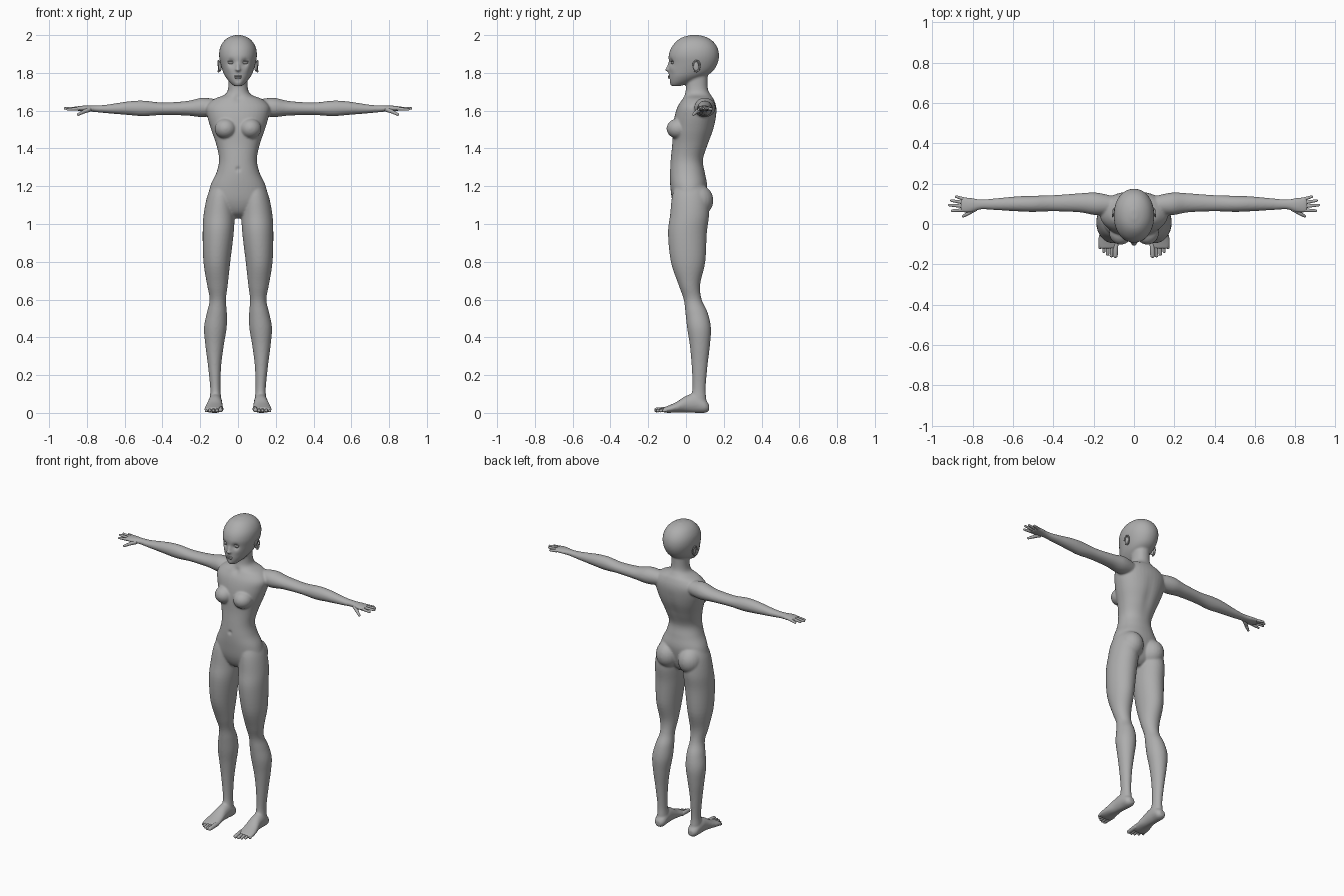
import bpy
import bmesh
import math
from mathutils import Matrix, Vector

if "Cube" in bpy.data.objects:
    bpy.data.objects.remove(bpy.data.objects["Cube"])

# One matte grey for the whole figure
GREY = (0.42, 0.42, 0.42, 1)
skin = bpy.data.materials.new("plain_grey")
skin.use_nodes = True
skin.diffuse_color = GREY
skin.node_tree.nodes["Principled BSDF"].inputs["Base Color"].default_value = GREY

SIDES = {"left": 1, "right": -1}
AXES = {
    "x": lambda t, u, v: (t, u, v),
    "y": lambda t, u, v: (u, t, v),
    "z": lambda t, u, v: (u, v, t),
}


def spline(rows, steps=5):
    """Catmull-Rom interpolation between cross-section rows."""
    out = []
    for i in range(len(rows) - 1):
        a, b, c, d = (rows[min(max(i + k, 0), len(rows) - 1)] for k in (-1, 0, 1, 2))
        for s in range(steps):
            t = s / steps
            out.append([q + t / 2 * (r - p + t * (2 * p - 5 * q + 4 * r - w + t * (3 * (q - r) + w - p)))
                        for p, q, r, w in zip(a, b, c, d)])
    return out + [rows[-1]]


def loft(bm, axis, rows, side=1, power=1.0, sides=40):
    """Rows are: station, centre, half width, low edge, high edge."""
    rings = []
    for t, mid, half, low, high in spline(rows):
        ring = []
        for k in range(sides):
            c, s = math.cos(math.tau * k / sides), math.sin(math.tau * k / sides)
            u = mid + half * math.copysign(abs(c) ** power, c)
            v = (low + high) / 2 + (high - low) / 2 * math.copysign(abs(s) ** power, s)
            x, y, z = AXES[axis](t, u, v)
            ring.append(bm.verts.new((x * side, y, z)))
        rings.append(ring)
    for a, b in zip(rings, rings[1:]):
        for k in range(sides):
            n = (k + 1) % sides
            bm.faces.new((a[k], a[n], b[n], b[k]))
    bm.faces.new(rings[0])
    bm.faces.new(rings[-1])


def blob(bm, centre, radii, side=1, tilt=0):
    """Ellipsoid, optionally tilted about x."""
    place = (Matrix.Translation((centre[0] * side, *centre[1:]))
             @ Matrix.Rotation(tilt, 4, "X") @ Matrix.Diagonal((*radii, 1)))
    bmesh.ops.create_uvsphere(bm, u_segments=24, v_segments=16, radius=1, matrix=place)


def capsule(bm, start, end, r0, r1, side=1):
    """Tapered round-ended digit."""
    a, b = (Vector((p[0] * side, p[1], p[2])) for p in (start, end))
    turn = (b - a).to_track_quat("Z", "Y")
    verts = bmesh.ops.create_uvsphere(bm, u_segments=14, v_segments=11, radius=1)["verts"]
    for v in verts:
        tip = v.co.z > 0
        p = v.co * (r1 if tip else r0)
        if tip:
            p.z += (b - a).length - r1
        v.co = a + turn @ p


def finish(name, bm):
    """Turn the bmesh into a smooth grey object."""
    bmesh.ops.recalc_face_normals(bm, faces=bm.faces[:])
    mesh = bpy.data.meshes.new(name)
    bm.to_mesh(mesh)
    bm.free()
    mesh.materials.append(skin)
    mesh.shade_smooth()
    obj = bpy.data.objects.new(name, mesh)
    bpy.context.collection.objects.link(obj)
    return obj


def push(mesh, centre, reach, offset):
    """Soft sculpting stroke."""
    centre, offset = Vector(centre), Vector(offset)
    for v in mesh.vertices:
        d = (v.co - centre).length / reach
        if d < 3:
            v.co += offset * math.exp(-d * d)


body = bmesh.new()

# Trunk and neck
loft(body, "z", [
    (1.03, 0, .03, 0, .05), (1.06, 0, .09, -.045, .08), (1.12, 0, .155, -.072, .1),
    (1.2, 0, .147, -.083, .112), (1.27, 0, .115, -.086, .1), (1.34, 0, .1, -.081, .09),
    (1.42, 0, .115, -.073, .118), (1.5, 0, .142, -.07, .147), (1.57, 0, .163, -.06, .16),
    (1.62, 0, .168, -.045, .16), (1.66, 0, .13, -.022, .147), (1.685, 0, .07, -.008, .13),
    (1.72, 0, .052, 0, .115), (1.8, 0, .05, 0, .115)], power=.92)

# Skull and jaw
loft(body, "z", [
    (1.73, 0, .02, -.078, -.03), (1.75, 0, .043, -.087, .03), (1.78, 0, .067, -.091, .1),
    (1.81, 0, .081, -.091, .143), (1.85, 0, .093, -.09, .167), (1.89, 0, .1, -.092, .175),
    (1.93, 0, .096, -.08, .168), (1.965, 0, .078, -.053, .145), (1.988, 0, .05, -.02, .11),
    (2, 0, .015, .025, .07)], power=.95)

# Nose bridge and tip
blob(body, (0, -.09, 1.831), (.01, .012, .028), tilt=-.25)
blob(body, (0, -.096, 1.817), (.014, .014, .01))

for side in SIDES.values():
    # Chest and seat
    blob(body, (.066, -.04, 1.505), (.058, .063, .054), side)
    blob(body, (.079, .06, 1.125), (.075, .085, .085), side)

    # Legs
    loft(body, "z", [
        (1.22, .08, .05, -.05, .085), (1.15, .092, .07, -.073, .115), (1.05, .1, .082, -.084, .122),
        (.95, .105, .082, -.095, .11), (.8, .112, .071, -.08, .102), (.68, .109, .055, -.04, .075),
        (.6, .107, .043, -.012, .083), (.53, .112, .053, -.003, .115), (.45, .12, .06, .006, .132),
        (.36, .124, .049, .02, .127), (.25, .124, .035, .03, .114), (.13, .12, .027, .034, .104),
        (.07, .119, .031, .02, .108), (.03, .119, .03, .02, .11)], side)

    # Feet
    loft(body, "y", [
        (.122, .118, .018, .012, .045), (.1, .118, .034, 0, .07), (.05, .12, .037, 0, .1),
        (0, .122, .039, .002, .09), (-.05, .126, .047, .002, .058), (-.095, .128, .051, 0, .038),
        (-.122, .128, .045, .004, .028)], side)

    # Arms and palms
    loft(body, "x", [
        (.11, .095, .045, 1.575, 1.66), (.19, .1, .056, 1.566, 1.668), (.27, .105, .047, 1.574, 1.651),
        (.4, .103, .04, 1.577, 1.643), (.5, .1, .04, 1.571, 1.653), (.58, .1, .037, 1.577, 1.649),
        (.7, .098, .028, 1.587, 1.631), (.76, .097, .025, 1.593, 1.628), (.81, .094, .036, 1.596, 1.627),
        (.845, .095, .039, 1.599, 1.624), (.86, .095, .034, 1.603, 1.62)], side)

# Fuse the masses into one smooth skin
rough = finish("rough_body", body)
fuse = rough.modifiers.new("fuse", "REMESH")
fuse.mode = "VOXEL"
fuse.voxel_size = .006
relax = rough.modifiers.new("relax", "SMOOTH")
relax.factor = .5
relax.iterations = 5
bpy.context.view_layer.update()
fused = bpy.data.meshes.new_from_object(rough.evaluated_get(bpy.context.evaluated_depsgraph_get()))
bpy.data.objects.remove(rough)
fused.name = "body"
fused.shade_smooth()
bpy.context.collection.objects.link(bpy.data.objects.new("body", fused))

# Sculpted eye sockets, cheeks, navel, spine and collar hollow
for side in SIDES.values():
    push(fused, (.037 * side, -.08, 1.855), .017, (0, .013, 0))
    push(fused, (.05 * side, -.068, 1.82), .02, (0, -.004, 0))
push(fused, (0, -.09, 1.762), .012, (0, .005, 0))
push(fused, (0, -.085, 1.29), .012, (0, .007, 0))
push(fused, (0, -.02, 1.665), .02, (0, .008, 0))
for k in range(6):
    push(fused, (0, .13, 1.36 + .04 * k), .03, (0, -.004, 0))

# Lips
lips = bmesh.new()
for z, wide in ((1.782, .022), (1.774, .019)):
    blob(lips, (0, -.086, z), (wide, .01, .005))
finish("lips", lips)

FINGERS = [((.845, .124, 1.61), (.888, .138, 1.608)), ((.85, .107, 1.612), (.912, .117, 1.613)),
           ((.85, .088, 1.612), (.922, .094, 1.612)), ((.845, .069, 1.61), (.908, .066, 1.606))]

for name, side in SIDES.items():
    # Eyes with upper lids
    eye = bmesh.new()
    blob(eye, (.037, -.069, 1.854), (.016, .011, .008), side)
    blob(eye, (.037, -.07, 1.861), (.018, .012, .003), side)
    finish(name + "_eye", eye)

    # Ear: shell with a raised rim
    ear = bmesh.new()
    blob(ear, (.095, .052, 1.835), (.009, .016, .028), side, .2)
    for k in range(12):
        a, b = (math.radians(-110 + 24 * (k + j)) for j in (0, 1))
        ends = [(.101 + .004 * math.sin(t / 2) ** 2, .055 - .018 * math.cos(t + 3.1), 1.836 + .029 * math.sin(t))
                for t in (a, b)]
        capsule(ear, *ends, .0045, .0045, side)
    finish(name + "_ear", ear)

    # Fingers and thumb
    hand = bmesh.new()
    for base, tip in FINGERS:
        capsule(hand, base, tip, .0095, .0065, side)
    capsule(hand, (.79, .075, 1.606), (.822, .053, 1.592), .014, .01, side)
    capsule(hand, (.817, .056, 1.594), (.852, .036, 1.577), .01, .007, side)
    finish(name + "_fingers", hand)

    # Toes, shrinking outwards
    toes = bmesh.new()
    for k in range(5):
        x = .09 + .019 * k
        r = .0135 if k == 0 else .0105 - .0005 * k
        reach = -.168 + .0027 * k * k
        capsule(toes, (x, -.09 + .002 * k, .02), (x + .003, reach, r + .001), r, r * .9, side)
    finish(name + "_toes", toes)
